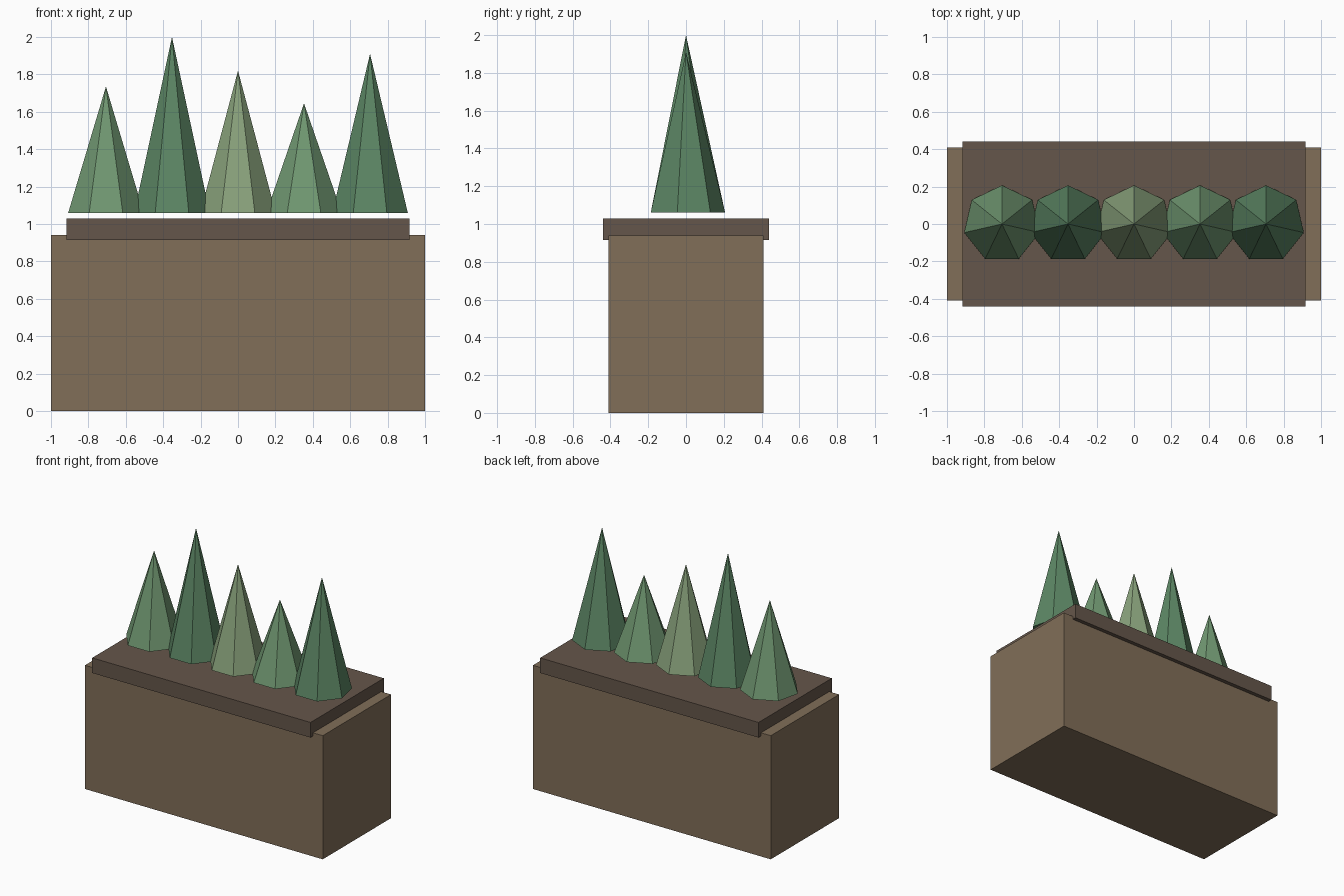
import bpy

if "Cube" in bpy.data.objects:
    bpy.data.objects.remove(bpy.data.objects["Cube"])


def material(name, rgb):
    mat = bpy.data.materials.new(name)
    mat.diffuse_color = (*rgb, 1.0)
    mat.use_nodes = True
    mat.node_tree.nodes["Principled BSDF"].inputs["Base Color"].default_value = mat.diffuse_color
    return mat


def box(name, size, z_min, mat):
    bpy.ops.mesh.primitive_cube_add(size=1, location=(0, 0, z_min + size[2] / 2))
    ob = bpy.context.object
    ob.name = name
    ob.scale = size
    bpy.ops.object.transform_apply(location=False, rotation=False, scale=True)
    ob.data.materials.append(mat)


def shrub(name, x, top, mat, base=1.06, radius=0.207):
    height = top - base
    bpy.ops.mesh.primitive_cone_add(vertices=7, radius1=radius, radius2=0, depth=height,
                                    location=(x, 0, base + height / 2))
    ob = bpy.context.object
    ob.name = name
    ob.data.materials.append(mat)


wood = material("wood", (0.22, 0.157, 0.099))
soil = material("soil", (0.131, 0.094, 0.069))
mid_green = material("mid_green", (0.162, 0.31, 0.165))
dark_green = material("dark_green", (0.106, 0.237, 0.127))
light_green = material("light_green", (0.25, 0.36, 0.2))

# Planter trough and the soil slab sunk slightly into it
box("planter_box", (2.0, 0.82, 0.94), 0.0, wood)
box("soil_slab", (1.836, 0.88, 0.115), 0.915, soil)

# Row of seven-sided conical shrubs hovering just above the soil
tops = [1.735, 2.0, 1.82, 1.645, 1.91]
greens = [mid_green, dark_green, light_green, mid_green, dark_green]
for i, (top, green) in enumerate(zip(tops, greens)):
    shrub(f"shrub_{i + 1}", (i - 2) * 0.353, top, green)
